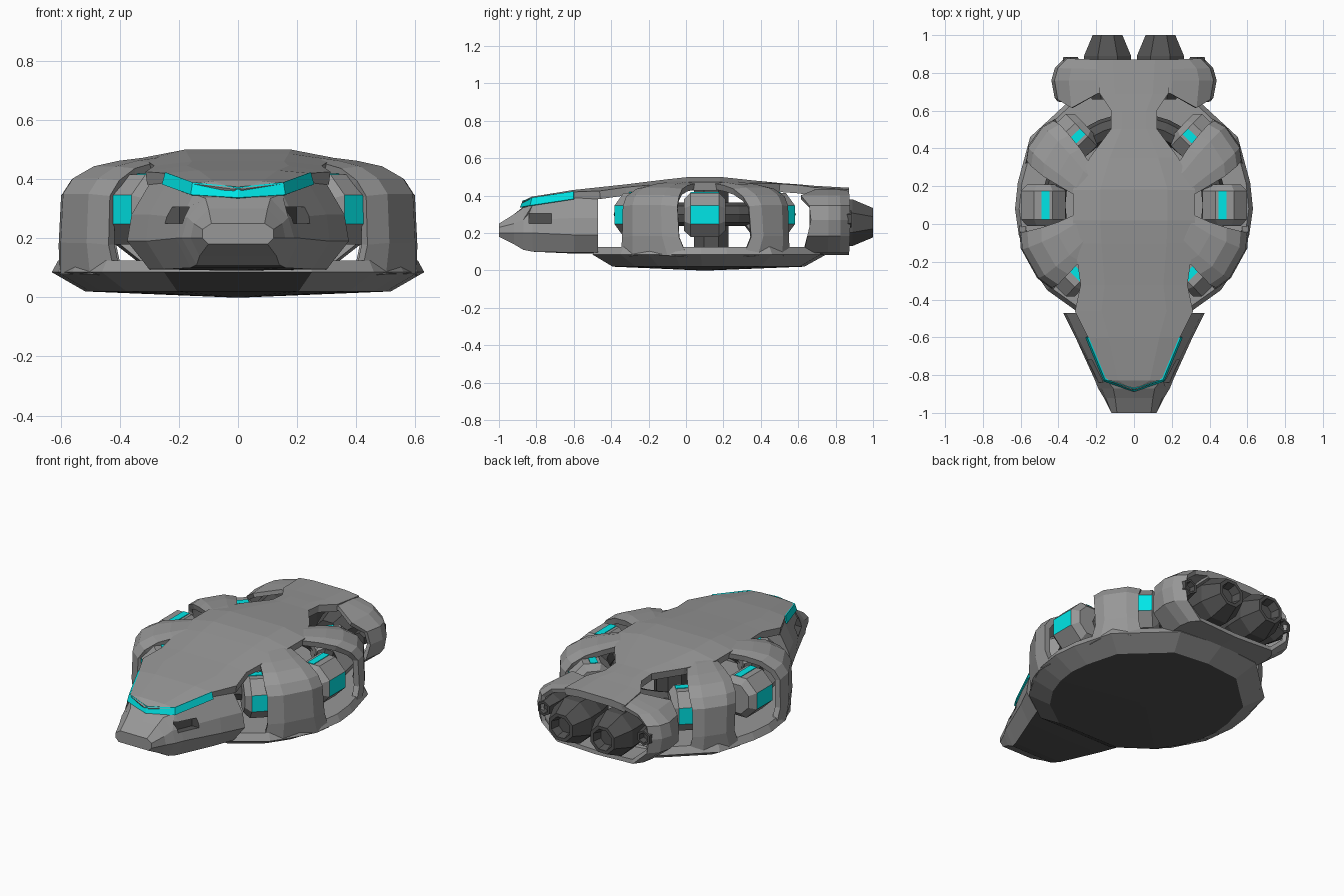
import bpy, bmesh, math
from mathutils import Vector

if "Cube" in bpy.data.objects:
    bpy.data.objects.remove(bpy.data.objects["Cube"])

def material(name, col):
    m = bpy.data.materials.new(name)
    m.diffuse_color = (*col, 1)
    m.use_nodes = True
    m.node_tree.nodes["Principled BSDF"].inputs["Base Color"].default_value = m.diffuse_color
    return m

GREY = material("hull grey", (0.31, 0.31, 0.31))
DARK = material("dark metal", (0.085, 0.085, 0.085))
CYAN = material("cyan glow", (0.0, 0.88, 0.89))
RING_Y, RING_Z = 0.1, 0.3          # centre of the pod ring


def loft(name, rings, mats=(GREY,), closed=True, caps=True, thick=0, rule=None):
    """Skin between rings of points; optional thickness and face colour rule."""
    bm = bmesh.new()
    vs = [[bm.verts.new(p) for p in r] for r in rings]
    n = len(rings[0])
    for a, b in zip(vs, vs[1:]):
        for i in range(n if closed else n - 1):
            j = (i + 1) % n
            bm.faces.new((a[i], a[j], b[j], b[i]))
    if caps and closed:
        bm.faces.new(vs[0])
        bm.faces.new(vs[-1])
    bmesh.ops.recalc_face_normals(bm, faces=bm.faces)
    bm.normal_update()
    if rule:
        for f in bm.faces:
            f.material_index = rule(f)
    me = bpy.data.meshes.new(name)
    bm.to_mesh(me)
    bm.free()
    for m in mats:
        me.materials.append(m)
    ob = bpy.data.objects.new(name, me)
    bpy.context.collection.objects.link(ob)
    if thick:
        mod = ob.modifiers.new("thickness", 'SOLIDIFY')
        mod.thickness = thick
        mod.offset = 0
    return ob


def mirrored(half, y):
    """Full cross-section from half points (x, z) running top centre to bottom centre."""
    ys = y if isinstance(y, list) else [y] * len(half)
    right = [(x, yy, z) for (x, z), yy in zip(half, ys)]
    return right + [(-x, yy, z) for x, yy, z in right[-2:0:-1]]


def polar(r, deg, z, s=1):
    a = math.radians(deg)
    return (s * r * math.cos(a), RING_Y + r * math.sin(a), z)


def barrel(name, x, z, profile, mat, n=8):
    """Faceted body of revolution along y from (y, radius) pairs."""
    rings = [[(x + r * math.cos((i + .5) * math.tau / n), y, z + r * math.sin((i + .5) * math.tau / n))
              for i in range(n)] for y, r in profile]
    return loft(name, rings, (mat,))


# nose with dark belly and cut side intakes
nose = loft("nose", [mirrored(h, y) for y, h in [
    (-1.0, [(0, .25), (.09, .25), (.12, .23), (.12, .20), (.10, .18), (0, .18)]),
    (-.92, [(0, .30), (.10, .30), (.15, .25), (.16, .20), (.13, .14), (0, .14)]),
    (-.87, [(0, .34), (.11, .335), (.17, .27), (.19, .20), (.14, .11), (0, .11)]),
    (-.82, [(0, .36), (.15, .35), (.19, .27), (.21, .20), (.16, .10), (0, .10)]),
    (-.60, [(0, .40), (.24, .385), (.30, .28), (.31, .19), (.25, .095), (0, .09)]),
    (-.47, [(0, .42), (.29, .40), (.36, .28), (.375, .19), (.30, .095), (0, .09)])]],
    (GREY, DARK), rule=lambda f: int(f.normal.z < -.95))
for s in (1, -1):
    c = loft("intake_cutter", [[(s * (x + (y + .78) * .45), y, z) for x, z in
                                [(.17, .25), (.27, .25), (.27, .305), (.17, .305)]] for y in (-.84, -.72)],
             (GREY, DARK), rule=lambda f: 1)
    c.hide_render = True
    c.hide_viewport = True
    c.display_type = 'WIRE'
    mod = nose.modifiers.new("intake", 'BOOLEAN')
    mod.operation, mod.object, mod.solver = 'DIFFERENCE', c, 'EXACT'

# visor strip: lower points and upper points
low = [(0, -.884, .336), (.158, -.831, .346), (.254, -.6, .381)]
high = [(0, -.869, .372), (.151, -.821, .388), (.243, -.6, .422)]
loft("visor", [[(s * a[0], *a[1:]), (s * b[0], *b[1:])] for s, a, b in
               [(-1, low[2], high[2]), (-1, low[1], high[1])] + [(1, a, b) for a, b in zip(low, high)]],
     (CYAN,), closed=False, thick=.008)

# top deck shell: y, half width, centre z, edge z
deck = [(-.865, .01, .37, .37), (-.82, .15, .395, .385), (-.6, .24, .43, .42), (-.46, .31, .445, .425),
        (-.32, .28, .46, .445), (-.1, .31, .487, .465), (.02, .32, .5, .472), (.18, .32, .5, .472),
        (.35, .23, .482, .468), (.5, .12, .467, .463), (.6, .12, .46, .456), (.69, .18, .452, .443),
        (.87, .2, .442, .432)]
loft("top_deck", [[(k * w, y, (zc if abs(k) < 1 else ze) - .022) for k in (-1, -.55, .55, 1)]
                  for y, w, zc, ze in deck], closed=False, thick=.044)

# lower hull with dark belly
rim = [(0, -.5), (.25, -.5), (.46, -.35), (.56, -.2), (.61, -.06), (.63, .08), (.615, .22),
       (.55, .46), (.42, .58), (.27, .72), (0, .75)]
rim = rim + [(-x, y) for x, y in rim[-2:0:-1]]


def belly(f):
    c = f.calc_center_median()
    return int(f.normal.z < -.95 or (f.normal.z < -.3 and c.y < -.38 and abs(c.x) < .2))


loft("lower_hull", [[(x * k, RING_Y + (y - RING_Y) * k, z) for x, y in rim]
                    for k, z in [(.05, 0), (.82, .02), (1, .085), (.965, .125)]], (GREY, DARK), rule=belly)

# arches over the pod ring: radius, z, start angle, end angle
front = [(.2, .478, -46, -2), (.33, .472, -44, -9), (.44, .46, -46, -13), (.53, .442, -46, -14),
         (.60, .405, -46, -14), (.63, .36, -45, -14), (.635, .2, -45, -13), (.625, .095, -47, -9)]
rear = [(.2, .478, 2, 40), (.33, .472, 9, 42), (.44, .46, 15, 46), (.53, .442, 18, 47),
        (.60, .405, 21, 47), (.63, .36, 23, 46), (.635, .2, 24, 46), (.625, .095, 20, 48)]
for s in (1, -1):
    for label, rows in (("front_arch", front), ("rear_arch", rear)):
        rings = []
        for r, z, a0, a1 in rows:
            rings.append([polar(r - (.03 if e else .01), a0 + (a1 - a0) * t, z - (.022 if e else .015), s)
                          for t, e in ((0, 1), (.25, 0), (.75, 0), (1, 1))])
        loft(label, rings, closed=False, thick=.034)

# dark ring tube carrying the pods
N = 32
tube = [[polar(.425 + .062 * math.cos(k * math.tau / 8), i * 360 / N,
               RING_Z + .062 * math.sin(k * math.tau / 8)) for k in range(8)] for i in range(N + 1)]
loft("pod_ring", tube, (DARK,), caps=False)

# central pylon
loft("central_pylon", [[(.1 * math.cos((k + .5) * math.pi / 4), .135 + .1 * math.sin((k + .5) * math.pi / 4), z)
                        for k in range(8)] for z in (.1, .46)], (DARK,))

# pods with glowing outer facet and top strip
for s in (1, -1):
    for deg in (-46, 0, 46):
        a = math.radians(deg)
        out = Vector((s * math.cos(a), math.sin(a), 0))
        tan = Vector((-s * math.sin(a), math.cos(a), 0))
        mid = Vector(polar(.48, deg, RING_Z - .003, s))
        rings = []
        for t, ap in [(-.11, .085), (-.076, .118), (.076, .118), (.11, .085)]:
            R = ap / math.cos(math.pi / 8)
            rings.append([mid + tan * t + out * R * math.cos((k + .5) * math.pi / 4)
                          + Vector((0, 0, R * math.sin((k + .5) * math.pi / 4))) for k in range(8)])
        loft("pod", rings, (GREY, CYAN), rule=lambda f, o=out: int(f.normal.dot(o) > .98))
        loft("pod_top_light", [[mid + tan * t + out * o + Vector((0, 0, .119)) for o in (-.032, .01)]
                               for t in (-.076, .076)], (CYAN,), closed=False, thick=.005)

# tail cowl
cowl = [(0, .43), (.2, .42), (.34, .39), (.41, .34), (.425, .27), (.41, .19), (.30, .105), (0, .095)]
starts = [.69, .69, .615, .66, .67, .65, .63, .65]
loft("tail_cowl", [mirrored([(x * k, z) for x, z in cowl], y)
                   for k, y in [(.96, starts), (1, .76), (.96, .82), (.84, .87)]], caps=False, thick=.025)

# engines
for s in (1, -1):
    barrel("main_engine", s * .14, .255, [(.66, .09), (.78, .13), (.89, .135), (1.0, .085), (1.0, .065), (.95, .05)], DARK)
    barrel("small_engine", s * .335, .275, [(.68, .04), (.8, .06), (.885, .045), (.885, .032), (.85, .025)], DARK, 6)
